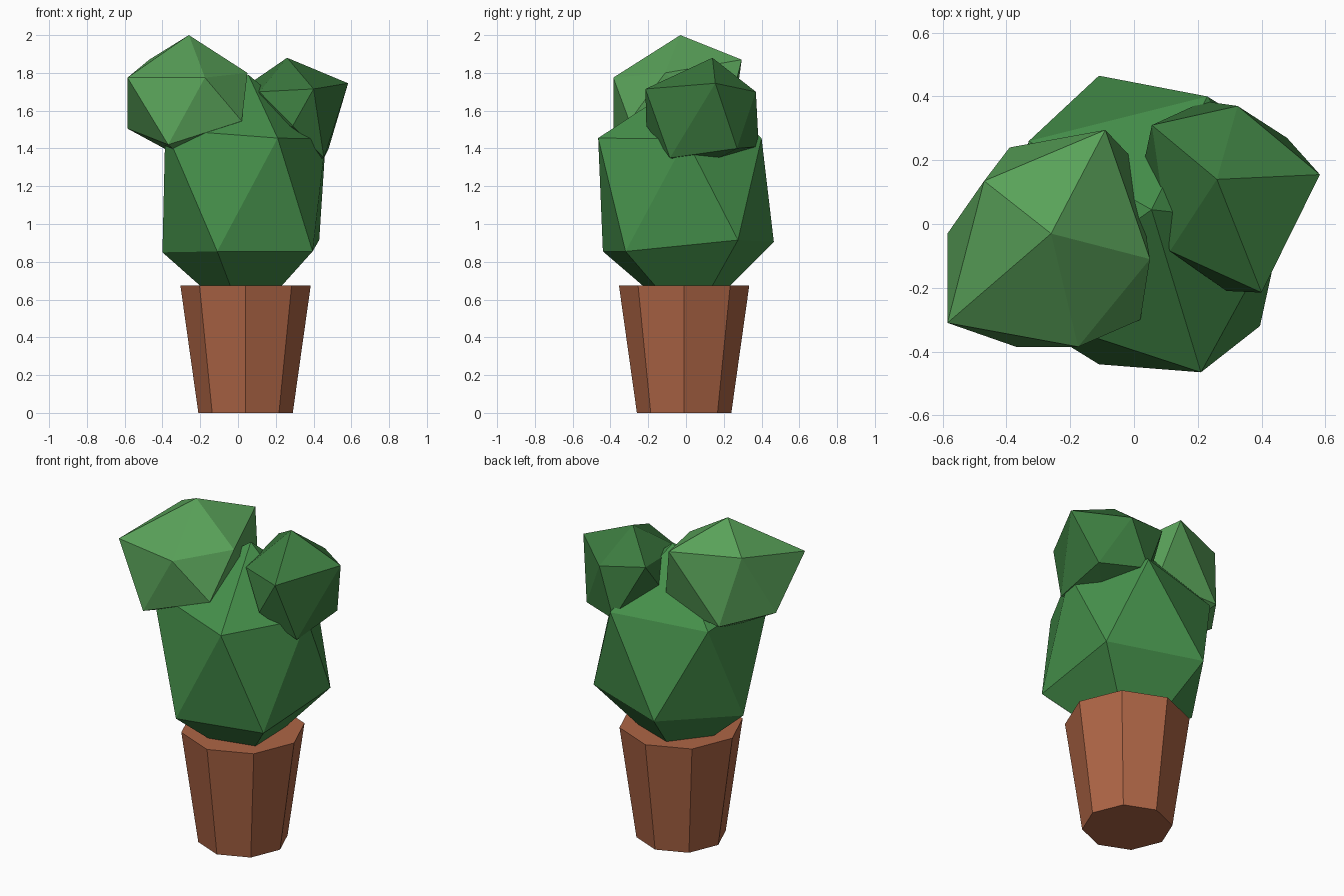
import bpy, bmesh

def material(name, rgb):
    m = bpy.data.materials.new(name)
    m.diffuse_color = (*rgb, 1)
    return m

def add_object(name, bm, mat):
    bmesh.ops.recalc_face_normals(bm, faces=bm.faces)
    mesh = bpy.data.meshes.new(name)
    bm.to_mesh(mesh)
    bm.free()
    mesh.materials.append(mat)
    ob = bpy.data.objects.new(name, mesh)
    bpy.context.collection.objects.link(ob)
    return ob

def foliage(name, bottom, lower, upper, top, mat):
    """Uneven icosahedron: two poles and two staggered rings of five."""
    bm = bmesh.new()
    b, t = bm.verts.new(bottom), bm.verts.new(top)
    lo = [bm.verts.new(p) for p in lower]
    up = [bm.verts.new(p) for p in upper]
    for i in range(5):
        j = (i + 1) % 5
        bm.faces.new((b, lo[j], lo[i]))
        bm.faces.new((lo[i], lo[j], up[i]))
        bm.faces.new((up[i], lo[j], up[j]))
        bm.faces.new((t, up[i], up[j]))
    return add_object(name, bm, mat)

# Tapered eight-sided pot
bpy.ops.mesh.primitive_cone_add(vertices=8, radius1=0.25, radius2=0.345,
                                depth=0.675, location=(0.04, -0.01, 0.3375))
pot = bpy.context.object
pot.name = "pot"
pot.data.materials.append(material("terracotta", (0.42, 0.13, 0.06)))

# Rings run clockwise from above, starting at the right front;
# each upper point sits between two lower ones.
# Large main bush
foliage("main_bush", (0.04, 0.02, 0.46),
        [(0.395, -0.32, 0.855), (-0.11, -0.44, 0.855), (-0.40, 0.02, 0.85),
         (-0.11, 0.465, 0.905), (0.43, 0.275, 0.915)],
        [(0.21, -0.465, 1.455), (-0.385, -0.27, 1.50), (-0.33, 0.26, 1.43),
         (0.23, 0.40, 1.455), (0.465, 0.0, 1.45)],
        (0.055, 0.045, 1.79), material("leaf_mid", (0.06, 0.28, 0.07)))

# Upper left bush
foliage("left_bush", (-0.28, -0.04, 1.34),
        [(0.02, -0.30, 1.545), (-0.37, -0.385, 1.42), (-0.585, -0.03, 1.505),
         (-0.39, 0.24, 1.47), (0.0, 0.20, 1.50)],
        [(-0.175, -0.385, 1.775), (-0.585, -0.31, 1.775), (-0.47, 0.135, 1.87),
         (-0.09, 0.295, 1.87), (0.05, -0.11, 1.80)],
        (-0.26, -0.03, 2.0), material("leaf_light", (0.10, 0.36, 0.10)))

# Upper right bush
foliage("right_bush", (0.30, 0.09, 1.31),
        [(0.455, -0.085, 1.35), (0.29, -0.21, 1.52), (0.02, 0.14, 1.50),
         (0.22, 0.385, 1.41), (0.48, 0.27, 1.40)],
        [(0.40, -0.215, 1.715), (0.113, -0.085, 1.70), (0.056, 0.31, 1.74),
         (0.325, 0.37, 1.70), (0.583, 0.155, 1.745)],
        (0.26, 0.14, 1.88), material("leaf_dark", (0.045, 0.20, 0.05)))
